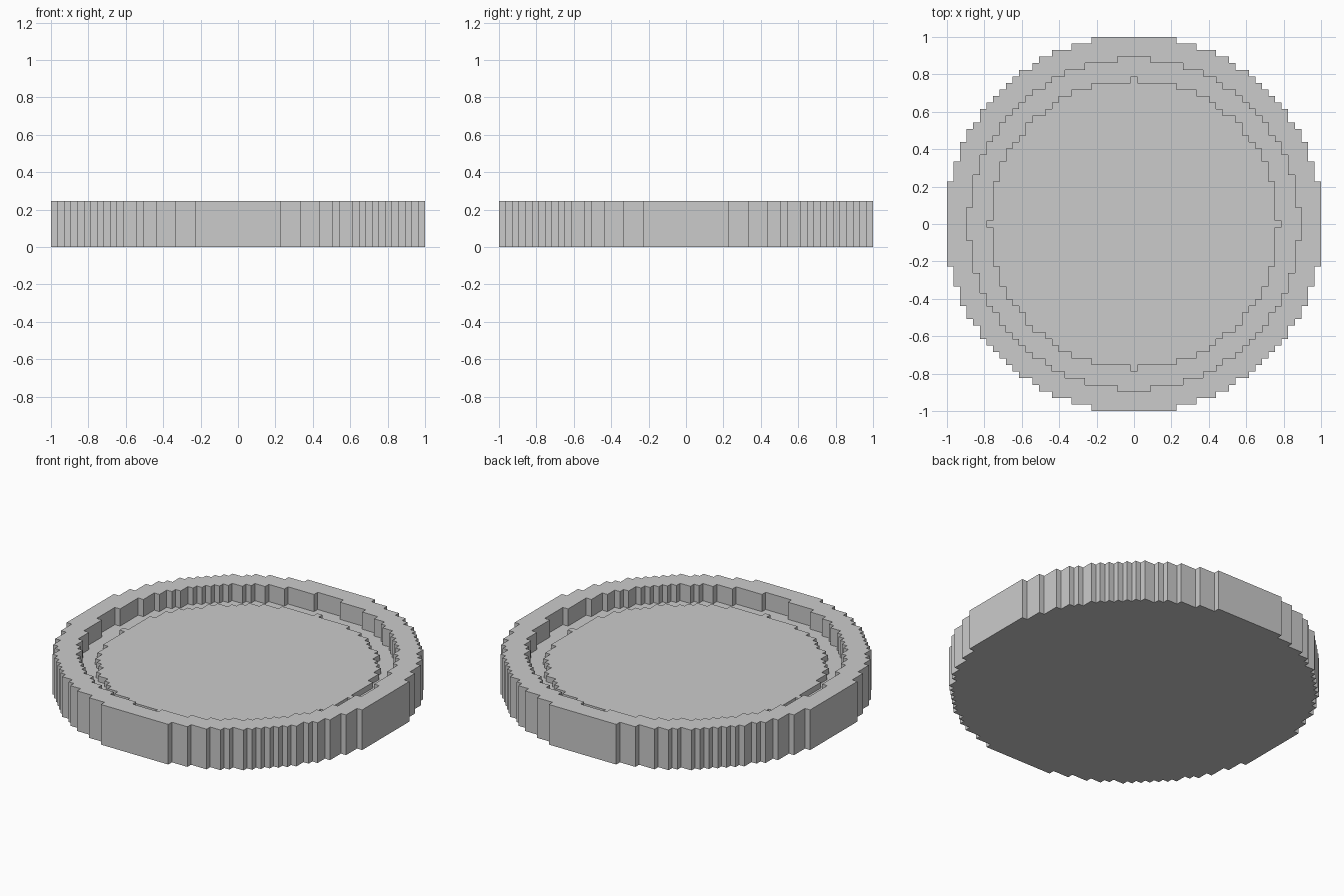
import bpy, bmesh

if "Cube" in bpy.data.objects:
    bpy.data.objects.remove(bpy.data.objects["Cube"])

CELL = 2 / 57          # block size: the disc is 57 blocks wide
HALF = CELL / 2
N = 28

# Squared radii (in blocks) and top heights (in blocks) of the stepped zones
RAISED_R2, GROOVE_R2, RIM_R2 = 484, 631, 825
RAISED_H, GROOVE_H, RIM_H = 5, 4, 7


def height(i, j):
    d = i * i + j * j
    if d <= RAISED_R2:
        return RAISED_H * CELL
    if d <= GROOVE_R2:
        return GROOVE_H * CELL
    return RIM_H * CELL if d <= RIM_R2 else 0.0


bm = bmesh.new()


def quad(*pts):
    bm.faces.new([bm.verts.new(p) for p in pts])


for i in range(-N, N + 1):
    for j in range(-N, N + 1):
        h = height(i, j)
        if h == 0:
            continue
        x, y = i * CELL, j * CELL
        corners = [(x - HALF, y - HALF), (x + HALF, y - HALF),
                   (x + HALF, y + HALF), (x - HALF, y + HALF)]
        # top and underside
        quad(*[(*c, h) for c in corners])
        quad(*[(*c, 0) for c in reversed(corners)])
        # walls down to any lower neighbour
        for k, (di, dj) in enumerate([(0, -1), (1, 0), (0, 1), (-1, 0)]):
            low = height(i + di, j + dj)
            if low < h:
                a, b = corners[k], corners[(k + 1) % 4]
                quad((*a, low), (*b, low), (*b, h), (*a, h))

bmesh.ops.remove_doubles(bm, verts=bm.verts[:], dist=1e-4)

# Round stepped tray with rim, groove and raised centre
mesh = bpy.data.meshes.new("round_tray")
bm.to_mesh(mesh)
bm.free()
tray = bpy.data.objects.new("round_tray", mesh)
bpy.context.collection.objects.link(tray)
